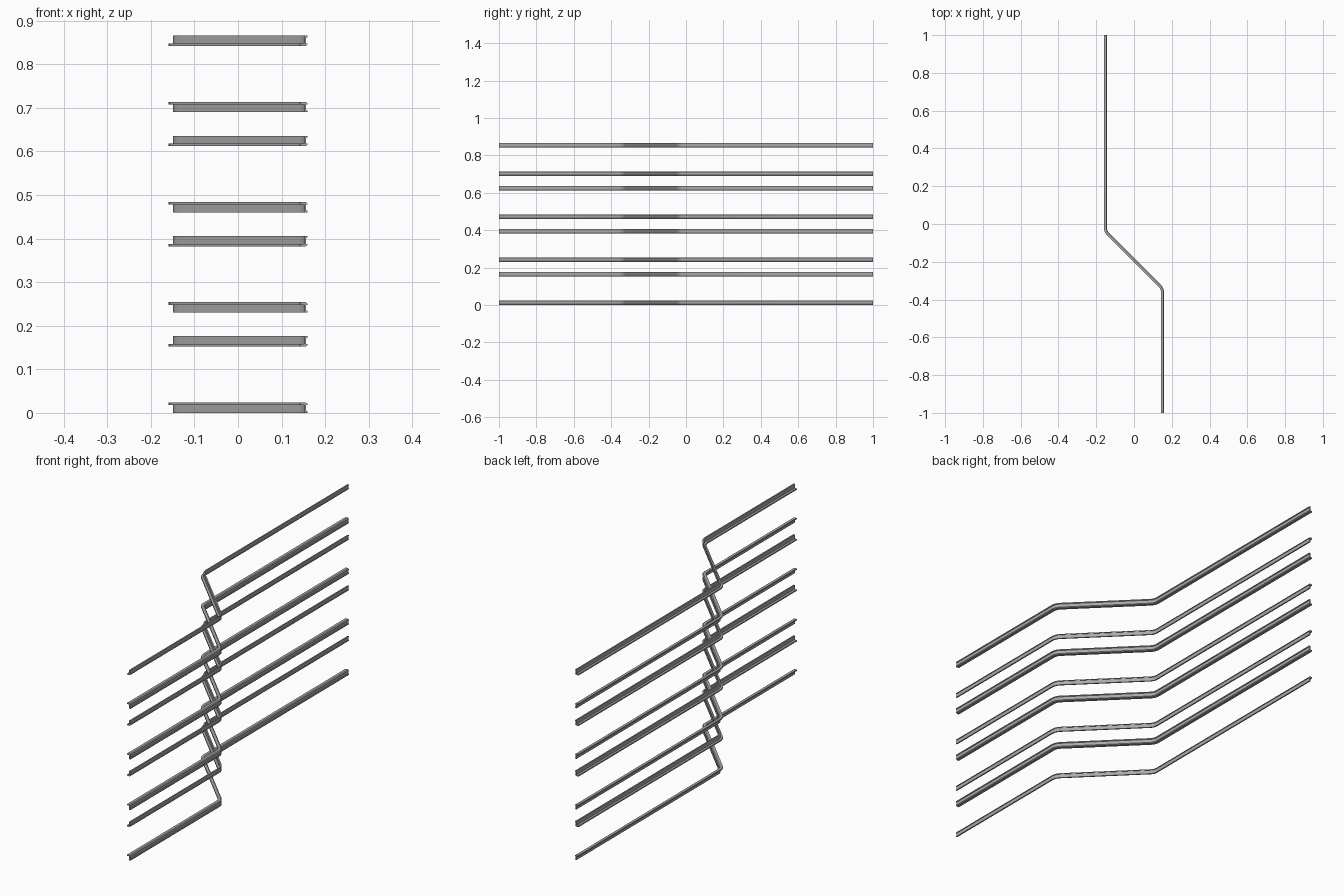
import bpy, bmesh, math
from mathutils import Vector

if "Cube" in bpy.data.objects:
    bpy.data.objects.remove(bpy.data.objects["Cube"], do_unlink=True)

steel = bpy.data.materials.new("grey_steel")
steel.use_nodes = True
GREY = (0.4, 0.4, 0.4, 1)
steel.diffuse_color = GREY
steel.node_tree.nodes["Principled BSDF"].inputs["Base Color"].default_value = GREY

HEIGHT, SPACING, GAP = 0.024, 0.23, 0.152

# Rail cross-section: wide lip on top, narrow web, small foot (sideways, up)
SECTION = [(-0.008, 0.018), (-0.008, 0.024), (0.004, 0.024), (0.008, 0.021),
           (0.008, 0.018), (0.0055, 0.018), (0.0055, 0.005), (0.008, 0.004),
           (0.008, 0), (0.002, 0), (0.002, 0.018)]


def dogleg_path():
    """Points and sideways directions along a rail with two rounded bends."""
    bend, steps, reach = math.radians(45), 6, 0.02
    corners = [Vector((0.151, -0.342)), Vector((-0.151, -0.04))]
    diagonal = (corners[1] - corners[0]).normalized()
    ahead = Vector((0, 1))
    path = [(Vector((0.151, -1)), 0)]
    for corner, before, after, turn in ((corners[0], ahead, diagonal, 1),
                                        (corners[1], diagonal, ahead, -1)):
        for i in range(steps + 1):
            t = i / steps
            p = (corner - before * reach) * (1 - t) ** 2 \
                + corner * 2 * t * (1 - t) + (corner + after * reach) * t ** 2
            path.append((p, bend * (t if turn > 0 else 1 - t)))
    path.append((Vector((-0.151, 1)), 0))
    return path


def build_rail(name, base, flipped):
    bm = bmesh.new()
    rings = []
    for p, angle in dogleg_path():
        side = Vector((math.cos(angle), math.sin(angle)))
        ring = []
        for u, h in SECTION:
            q = p + side * u
            ring.append(bm.verts.new((q.x, q.y, base + (HEIGHT - h if flipped else h))))
        rings.append(ring)
    n = len(SECTION)
    for a, b in zip(rings, rings[1:]):
        for i in range(n):
            j = (i + 1) % n
            bm.faces.new((a[i], a[j], b[j], b[i]))
    bm.faces.new(rings[0])
    bm.faces.new(rings[-1])
    bmesh.ops.recalc_face_normals(bm, faces=bm.faces)
    mesh = bpy.data.meshes.new(name)
    bm.to_mesh(mesh)
    bm.free()
    mesh.materials.append(steel)
    rail = bpy.data.objects.new(name, mesh)
    bpy.context.collection.objects.link(rail)
    bpy.ops.object.select_all(action='DESELECT')
    rail.select_set(True)
    bpy.context.view_layer.objects.active = rail
    bpy.ops.object.shade_smooth_by_angle(angle=math.radians(30))


# Four pairs of facing rails
for k in range(4):
    build_rail(f"lower_rail_{k + 1}", k * SPACING, False)
    build_rail(f"upper_rail_{k + 1}", k * SPACING + GAP, True)
